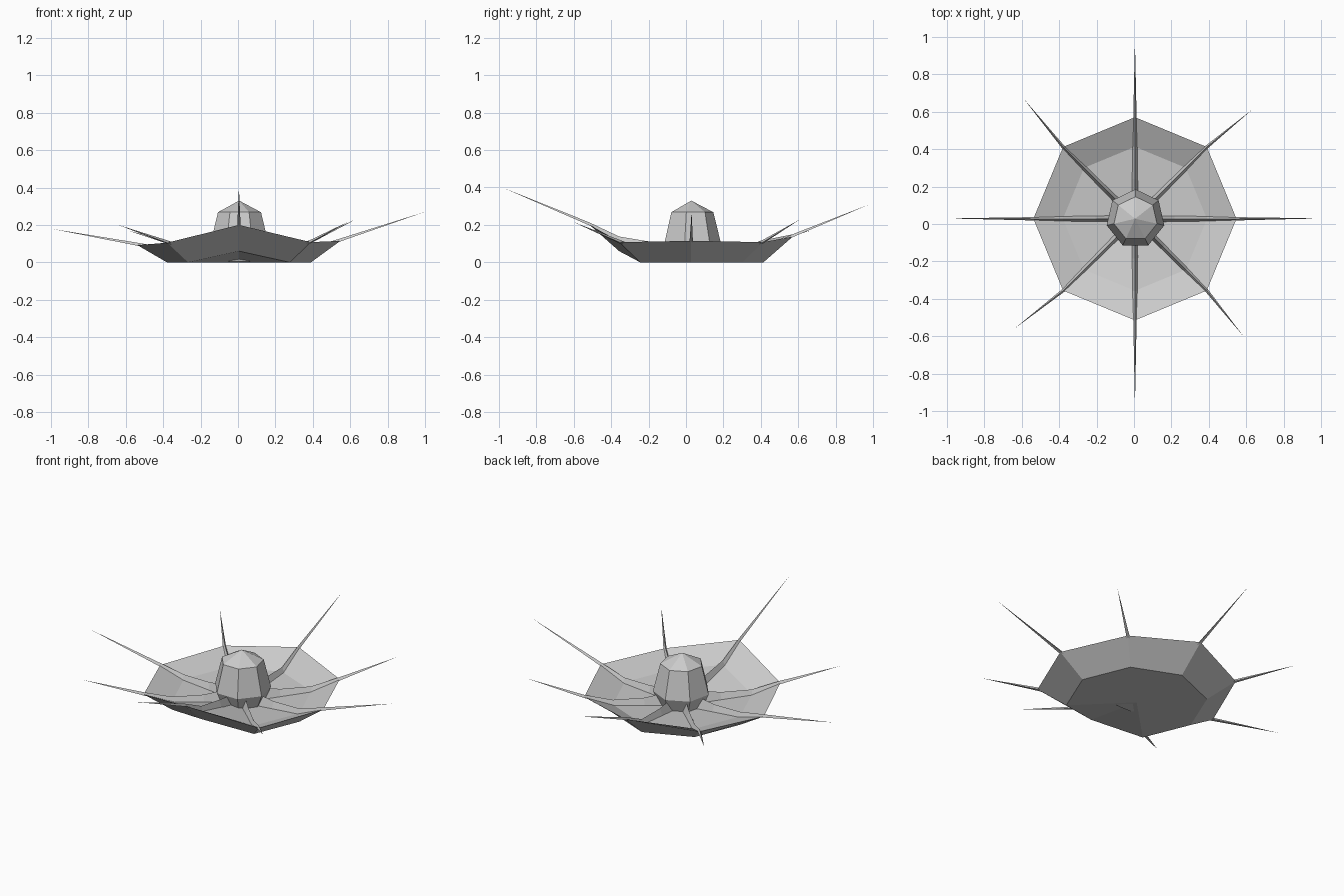
import bpy
from math import sin, cos, pi
from mathutils import Vector

if "Cube" in bpy.data.objects:
    bpy.data.objects.remove(bpy.data.objects["Cube"])

CY = 0.028  # centre of the bowl in y


def add_mesh(name, verts, faces):
    mesh = bpy.data.meshes.new(name)
    mesh.from_pydata([tuple(v) for v in verts], [], faces)
    mesh.update()
    obj = bpy.data.objects.new(name, mesh)
    bpy.context.collection.objects.link(obj)
    return obj


def ring(n, r, z, start=0.0, cx=0.0):
    return [Vector((cx + r * cos(start + 2 * pi * i / n),
                    CY + r * sin(start + 2 * pi * i / n), z)) for i in range(n)]


def bridge(n, a, b):
    return [(a + i, a + (i + 1) % n, b + (i + 1) % n, b + i) for i in range(n)]


def fan(n, a, tip):
    return [(a + i, a + (i + 1) % n, tip) for i in range(n)]


# heights run anticlockwise from +x: right, back right, back, ... front right
rim_z = [0.115, 0.108, 0.138, 0.105, 0.092, 0.105, 0.20, 0.108]
tips = [(1.0, 0.03, 0.27), (0.63, 0.61, 0.23), (0.005, 0.98, 0.31), (-0.59, 0.67, 0.17),
        (-1.0, 0.03, 0.18), (-0.64, -0.56, 0.20), (0.005, -0.98, 0.40), (0.585, -0.60, 0.215)]

# bowl: outer shell with one lifted front corner, and a shallower inner dish
base = ring(8, 0.385, 0, cx=0.005)
base[6].z = 0.06
rim = ring(8, 0.543, 0, cx=0.005)
for v, z in zip(rim, rim_z):
    v.z = z
inner = [v + Vector((0, 0, 0.05)) for v in base]
add_mesh("bowl", base + rim + inner + [Vector((0.005, CY, 0)), Vector((0.005, CY, 0.02))],
         bridge(8, 0, 8) + [f[::-1] for f in fan(8, 0, 24)]
         + bridge(8, 8, 16) + fan(8, 16, 25))

# centre column: narrow foot, wide shoulder, tapered body and pointed cap
N = 7
rings = [(0.115, 0.005), (0.158, 0.105), (0.118, 0.268)]
verts, faces = [], []
for k, (r, z) in enumerate(rings):
    verts += ring(N, r, z, pi / 2, 0.008)
    if k:
        faces += bridge(N, (k - 1) * N, k * N)
verts.append(Vector((0.006, CY, 0.33)))
faces += fan(N, (len(rings) - 1) * N, len(verts) - 1)
faces.append(tuple(reversed(range(N))))
add_mesh("centre_column", verts, faces)


# ribs: triangular section along the dish, up the wall and out to a spike
def rib(index):
    i, r = inner[index], rim[index]
    centre = Vector((0.005, CY, 0.02))
    out = r - centre
    out.z = 0
    out.normalize()
    side = Vector((-out.y, out.x, 0))
    stations = [  # foot position, half width, ridge height
        (centre + out * 0.10, 0.02, 0.075),
        (centre.lerp(i, 0.55), 0.015, 0.04),
        (i.copy(), 0.013, 0.028),
        (r - Vector((0, 0, 0.003)), 0.009, 0.016)]
    vs, fs = [], []
    for k, (p, w, h) in enumerate(stations):
        vs += [p - side * w, p + side * w, p + Vector((0, 0, h))]
        if k:
            fs += bridge(3, 3 * (k - 1), 3 * k)
    vs.append(Vector(tips[index]))
    fs += fan(3, 9, 12) + [(2, 1, 0)]
    add_mesh(f"rib_spike_{index + 1}", vs, fs)


for n in range(8):
    rib(n)
